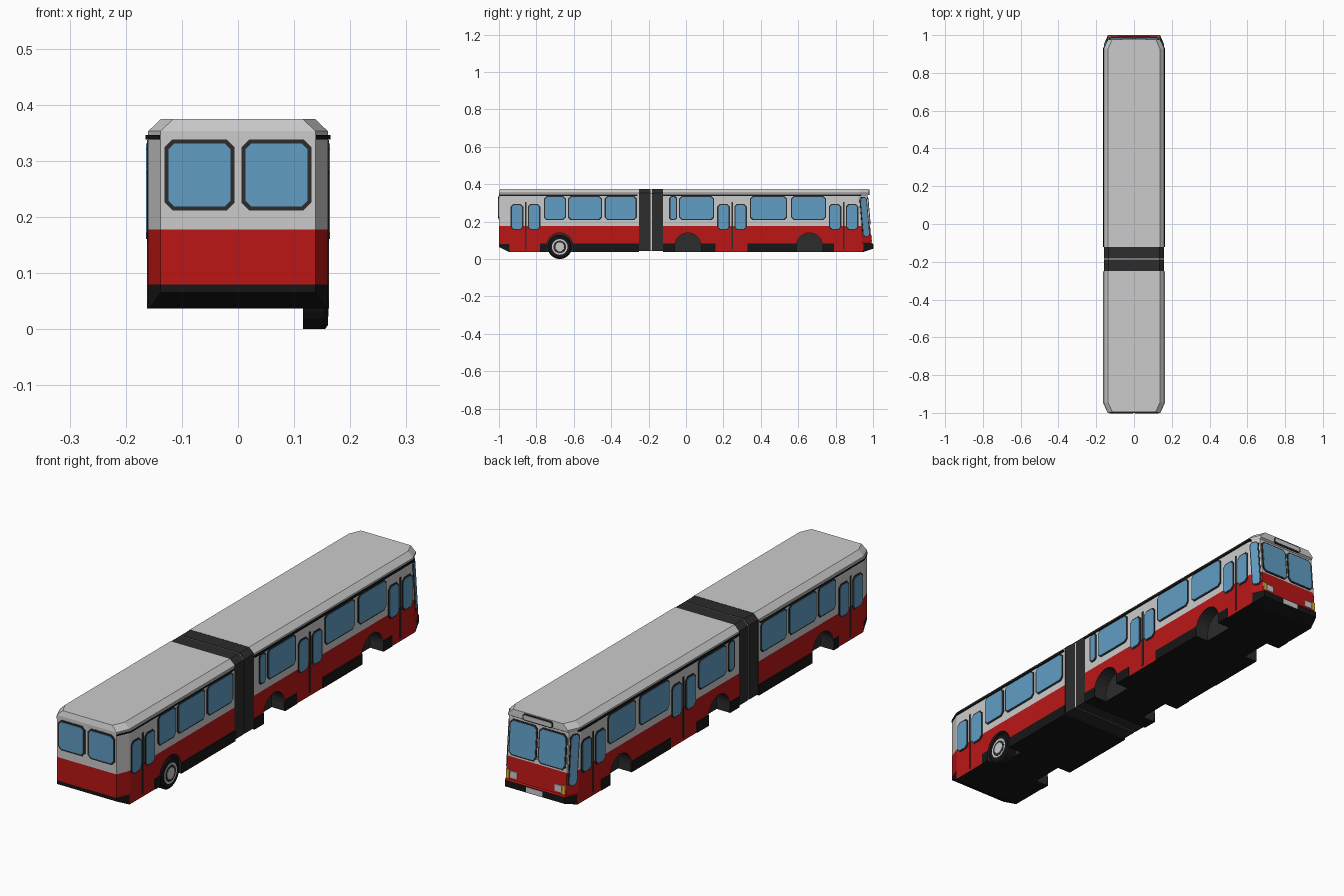
import bpy, bmesh, math
from mathutils import Vector, Matrix

if "Cube" in bpy.data.objects:
    bpy.data.objects.remove(bpy.data.objects["Cube"])


def mat(name, r, g, b):
    m = bpy.data.materials.new(name)
    m.diffuse_color = (r, g, b, 1)
    m.use_nodes = True
    m.node_tree.nodes["Principled BSDF"].inputs["Base Color"].default_value = m.diffuse_color
    return m


DARK = mat("dark_rubber", .025, .025, .025)
RED = mat("red_paint", .5, .008, .008)
GREY = mat("grey_paint", .66, .66, .66)
BLACK = mat("black_trim", .008, .008, .008)
GLASS = mat("blue_glass", .12, .34, .56)
AMBER = mat("amber", .8, .5, .02)
LIGHT = mat("light_metal", .6, .6, .6)


def finish(name, bm, mats):
    bmesh.ops.recalc_face_normals(bm, faces=bm.faces)
    me = bpy.data.meshes.new(name)
    bm.to_mesh(me)
    bm.free()
    for m in mats:
        me.materials.append(m)
    ob = bpy.data.objects.new(name, me)
    bpy.context.collection.objects.link(ob)
    return ob


def prism(bm, pts, shift, index=0):
    a = [bm.verts.new(p) for p in pts]
    b = [bm.verts.new(Vector(p) + Vector(shift)) for p in pts]
    n = len(pts)
    fs = [bm.faces.new(a), bm.faces.new(b)]
    fs += [bm.faces.new((a[i], a[(i + 1) % n], b[(i + 1) % n], b[i])) for i in range(n)]
    for f in fs:
        f.material_index = index


def box(name, x, y, z, m):
    bm = bmesh.new()
    pts = [(x[0], y[0], z[0]), (x[1], y[0], z[0]), (x[1], y[1], z[0]), (x[0], y[1], z[0])]
    prism(bm, pts, (0, 0, z[1] - z[0]))
    return finish(name, bm, [m])


def side_box(name, s, y, z, m, out=.1625):
    return box(name, sorted((s * .15, s * out)), y, z, m)


def shell(name, d, joint, levels, paint):
    """Stack of outlines with chamfered end corners; level = z, half width, end half width, end y, corner y."""
    bm = bmesh.new()
    rings = []
    for z, w, c, ye, yc in levels:
        pts = [(w, joint), (w, d * yc), (c, d * ye), (-c, d * ye), (-w, d * yc), (-w, joint)]
        rings.append([bm.verts.new((x, y, z)) for x, y in pts])
    for a, b in zip(rings, rings[1:]):
        z = (a[0].co.z + b[0].co.z) / 2
        for i in range(6):
            j = (i + 1) % 6
            bm.faces.new((a[i], a[j], b[j], b[i])).material_index = paint(z, i)
    bm.faces.new(rings[0]).material_index = 3
    bm.faces.new(rings[-1]).material_index = 2
    return finish(name, bm, [DARK, RED, GREY, BLACK])


def paint(z, i):
    if i == 5:
        return 0
    if z > .178:
        return 2
    return 3 if z < .082 and i in (1, 2, 3) else 1


# Rear and front body sections
rear = shell("rear_body", -1, -.25,
             [(.037, .16, .158, .945, .943)]
             + [(z, .16, .138, 1, .945) for z in (.065, .08, .178, .353)]
             + [(.375, .137, .115, .994, .945)], paint)
front_levels = [(.055, 1), (.082, 1), (.085, .992), (.178, .984), (.34, .970), (.345, .978), (.353, .978)]
front = shell("front_body", 1, -.123,
              [(.037, .16, .158, .945, .943)]
              + [(z, .16, .138, y, y - .05) for z, y in front_levels]
              + [(.375, .137, .115, .977, .928)], paint)


# Open wheel arches cut into both sides
def arch(body, y):
    for s in (1, -1):
        bm = bmesh.new()
        pts = [(s * .10, y + .07 * math.cos(a), .07 + .07 * math.sin(a))
               for a in (math.pi * k / 12 for k in range(13))]
        pts += [(s * .10, y - .07, -.02), (s * .10, y + .07, -.02)]
        prism(bm, pts, (s * .1, 0, 0))
        cutter = finish("arch_cutter", bm, [DARK])
        cutter.hide_render = True
        mod = body.modifiers.new("arch", 'BOOLEAN')
        mod.operation = 'DIFFERENCE'
        mod.solver = 'EXACT'
        mod.object = cutter
        bpy.context.view_layer.objects.active = body
        bpy.ops.object.modifier_apply(modifier=mod.name)
        bpy.data.objects.remove(cutter)


arch(rear, -.675)
arch(front, .01)
arch(front, .66)


# Articulated joint: two bellows and a pale centre ring
def joint(name, y0, y1, inset, m):
    w, t = .159 - inset, .374 - inset
    bm = bmesh.new()
    half = [(w, .042 + inset), (w, .353 - inset), (w - .023, t)]
    pts = half + [(-x, z) for x, z in reversed(half)]
    prism(bm, [(x, y0, z) for x, z in pts], (0, y1 - y0, 0))
    finish(name, bm, [m])


joint("rear_bellows", -.255, -.189, 0, DARK)
joint("front_bellows", -.183, -.12, 0, DARK)
joint("joint_ring", -.189, -.183, .002, LIGHT)


# Framed pane with clipped corners, lying on the plane u, v
def pane(name, centre, u, v, w, h, rim=.006, fill=GLASS):
    u, v, c = Vector(u).normalized(), Vector(v).normalized(), Vector(centre)
    n = u.cross(v).normalized()
    bm = bmesh.new()
    for k, (inset, out) in enumerate(((0, .0025), (rim, .004))):
        a, b = w / 2 - inset, h / 2 - inset
        t = min(.014, w * .25, h * .25) - inset * .5
        q = [(a, b - t), (a - t, b), (t - a, b), (-a, b - t),
             (-a, t - b), (t - a, -b), (a - t, -b), (a, t - b)]
        prism(bm, [c + u * x + v * z - n * .003 for x, z in q], n * (out + .003), k)
    finish(name, bm, [DARK, fill])


UP = (0, 0, 1)
windows = [(-.76, -.642), (-.631, -.449), (-.435, -.263), (-.09, -.048),
           (-.037, .15), (.342, .54), (.562, .748)]
skirts = [(-.78, -.745), (-.605, -.25), (-.123, -.06), (.08, .158), (.33, .59), (.73, .79)]
SLOPE = -.0863
LEAN = (0, SLOPE, 1)


def face_y(z):
    return .992 + SLOPE * (z - .085)


for s in (1, -1):
    # Side windows
    for a, b in windows:
        pane("side_window", (s * .16, (a + b) / 2, .2725), (0, s, 0), UP, b - a, .129)
    # Double doors with centre seam
    for y in (-.858, .246, .8425):
        for e in (-1, 1):
            pane("door_window", (s * .16, y + e * .0455, .225), (0, s, 0), UP, .067, .14)
        side_box("door_seam", s, (y - .004, y + .004), (.05, .305), DARK)
    # Black skirt panels
    for y in skirts:
        side_box("skirt", s, y, (.037, .082), BLACK)
    # Front bumper return and front roof gutter
    side_box("front_gutter", s, (-.122, .935), (.338, .346), BLACK, .165)
    # Narrow window on the front corner
    pane("corner_window", (s * .149, face_y(.225) - .025, .225), (-.022, s * .05, 0), LEAN, .042, .212, .005)
    # Rear windows and windscreens
    pane("rear_window", (s * .0685, -1, .275), (1, 0, 0), UP, .125, .126, .007)
    pane("windscreen", (s * .068, face_y(.258), .258), (-1, 0, 0), LEAN, .13, .148, .006)
    # Headlights and indicators
    box("headlight", sorted((s * .086, s * .119)), (.97, .993), (.094, .122), LIGHT)
    box("indicator", sorted((s * .122, s * .137)), (.965, .994), (.09, .126), AMBER)

# Rear gutter wraps around the end
shell("rear_gutter", -1, -.258,
      [(z, .165, .140, 1, .945) for z in (.338, .346)], lambda z, i: 3)

# Destination sign and number plate
pane("destination_sign", (0, .978, .357), (-1, 0, 0), UP, .14, .028, .005, GREY)
box("number_plate", (-.038, .038), (.98, 1.0015), (.057, .079), LIGHT)


# Single wheel on the rear right
def disc(name, x0, x1, r0, r1, m):
    bm = bmesh.new()
    bmesh.ops.create_cone(bm, cap_ends=True, segments=24, radius1=r0, radius2=r1, depth=x1 - x0,
                          matrix=Matrix.Translation(((x0 + x1) / 2, -.675, .065))
                          @ Matrix.Rotation(math.pi / 2, 4, 'Y'))
    finish(name, bm, [m])


disc("tyre", .116, .155, .065, .065, BLACK)
disc("tyre_shoulder", .155, .16, .065, .058, BLACK)
disc("wheel_rim", .15, .161, .042, .042, LIGHT)
disc("wheel_dish", .15, .1615, .034, .034, DARK)
disc("wheel_hub", .15, .1625, .030, .024, LIGHT)
